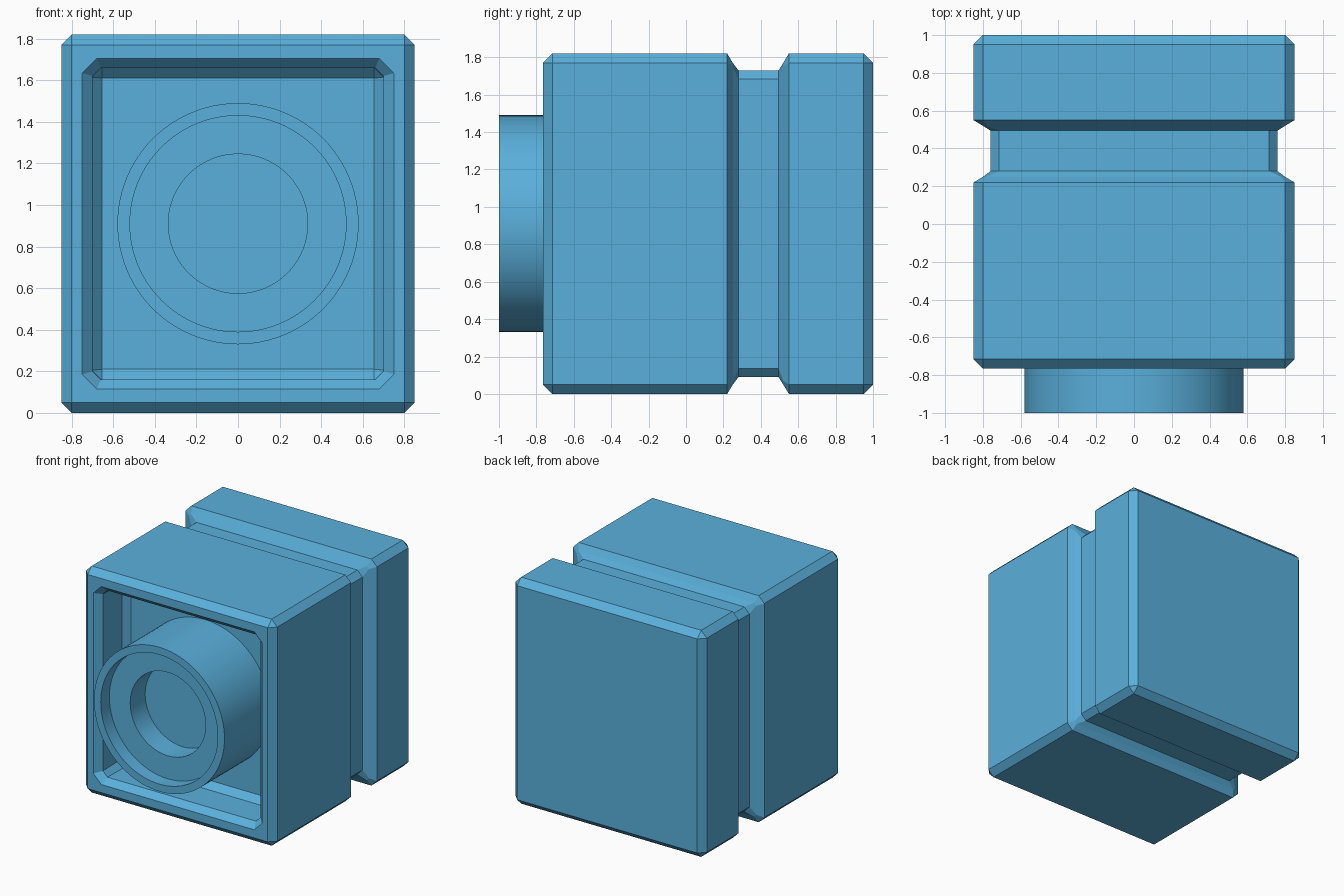
import bpy
import bmesh
from math import cos, sin, pi, radians

cube = bpy.data.objects.get("Cube")
if cube:
    bpy.data.objects.remove(cube, do_unlink=True)

CENTRE_Z = 0.91

blue = bpy.data.materials.new("sky_blue")
blue.use_nodes = True
colour = (0.102, 0.434, 0.716, 1.0)
blue.diffuse_color = colour
blue.node_tree.nodes["Principled BSDF"].inputs["Base Color"].default_value = colour


def chamfered_rect(y, w, h, c):
    """Rectangle of half sizes w, h with corners cut by c, facing y."""
    pts = [(w, c - h), (w, h - c), (w - c, h), (c - w, h),
           (-w, h - c), (-w, c - h), (c - w, -h), (w - c, -h)]
    return [(x, y, CENTRE_Z + z) for x, z in pts]


def circle(y, r, sides=96):
    angles = [2 * pi * i / sides for i in range(sides)]
    return [(r * cos(a), y, CENTRE_Z + r * sin(a)) for a in angles]


def loft(name, sections):
    """Skin a row of matching sections and cap both ends."""
    bm = bmesh.new()
    rings = [[bm.verts.new(p) for p in s] for s in sections]
    for a, b in zip(rings, rings[1:]):
        for i in range(len(a)):
            j = (i + 1) % len(a)
            bm.faces.new((a[i], a[j], b[j], b[i]))
    bm.faces.new(rings[0])
    bm.faces.new(rings[-1])
    bmesh.ops.remove_doubles(bm, verts=bm.verts[:], dist=0.0005)
    bmesh.ops.recalc_face_normals(bm, faces=bm.faces[:])
    mesh = bpy.data.meshes.new(name)
    bm.to_mesh(mesh)
    bm.free()
    mesh.materials.append(blue)
    obj = bpy.data.objects.new(name, mesh)
    bpy.context.collection.objects.link(obj)
    return obj


# Housing: from the recess floor, out over the front rim, along to the back
housing = loft("housing", [chamfered_rect(*s) for s in (
    (-0.42, 0.655, 0.70, 0),
    (-0.47, 0.70, 0.75, 0.045),
    (-0.715, 0.70, 0.75, 0.04),
    (-0.765, 0.75, 0.795, 0.07),
    (-0.765, 0.80, 0.86, 0),
    (-0.715, 0.85, 0.91, 0.05),
    (0.22, 0.85, 0.91, 0.05),
    (0.25, 0.80, 0.86, 0.02),
    (0.28, 0.76, 0.82, 0.045),
    (0.495, 0.76, 0.82, 0.045),
    (0.52, 0.80, 0.86, 0.02),
    (0.55, 0.85, 0.91, 0.05),
    (0.95, 0.85, 0.91, 0.05),
    (1.0, 0.80, 0.86, 0),
)])

# Barrel: stepped tube standing on the recess floor
barrel = loft("barrel", [circle(y, r) for y, r in (
    (-0.41, 0.58), (-1.0, 0.58), (-1.0, 0.52),
    (-0.89, 0.52), (-0.89, 0.335), (-0.70, 0.335),
)])

bpy.ops.object.select_all(action="DESELECT")
barrel.select_set(True)
bpy.context.view_layer.objects.active = barrel
bpy.ops.object.shade_smooth_by_angle(angle=radians(30))
